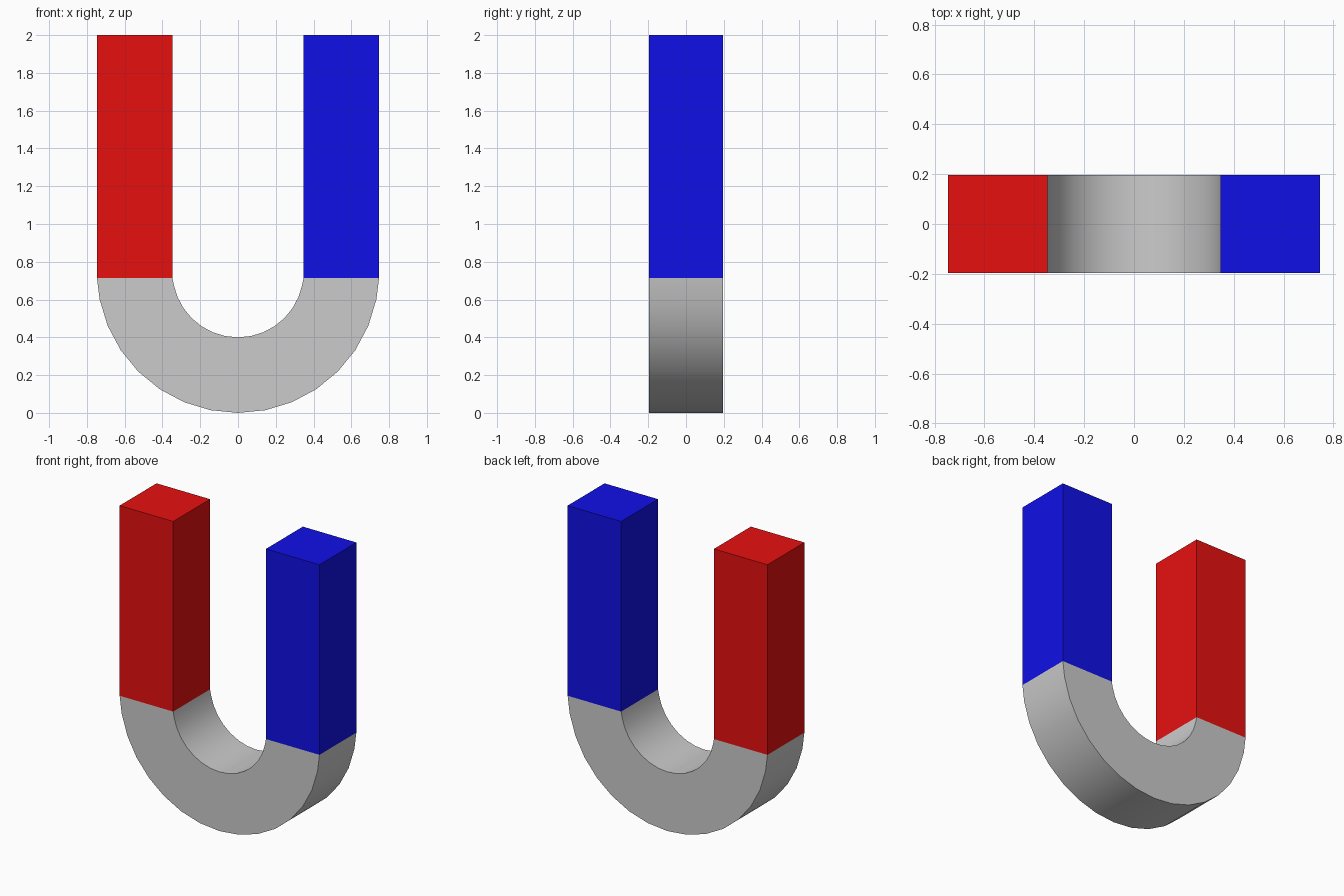
import bpy, bmesh, math

if "Cube" in bpy.data.objects:
    bpy.data.objects.remove(bpy.data.objects["Cube"])

R_OUT, R_IN = 0.747, 0.347   # bend radii
HALF = 0.197                 # half depth
SPLIT, TOP = 0.715, 2.0      # colour boundary and pole tips
STEPS = 16                   # segments in the half circle


def finish(name, bm, color=None):
    bmesh.ops.recalc_face_normals(bm, faces=bm.faces[:])
    mesh = bpy.data.meshes.new(name)
    bm.to_mesh(mesh)
    bm.free()
    obj = bpy.data.objects.new(name, mesh)
    bpy.context.collection.objects.link(obj)
    if color:
        mat = bpy.data.materials.new(name + "_paint")
        mat.diffuse_color = color
        mat.use_nodes = True
        mat.node_tree.nodes["Principled BSDF"].inputs["Base Color"].default_value = mat.diffuse_color
        mesh.materials.append(mat)
    return obj


def arc(radius):
    # half circle through the bottom, ends trimmed at the colour boundary
    pts = []
    for i in range(STEPS + 1):
        a = math.pi + math.pi * i / STEPS
        pts.append((radius * math.cos(a), min(SPLIT, R_OUT + radius * math.sin(a))))
    return pts


# grey bend: square section swept along the half circle
bm = bmesh.new()
rings = []
for (xo, zo), (xi, zi) in zip(arc(R_OUT), arc(R_IN)):
    rings.append([bm.verts.new(p) for p in (
        (xo, -HALF, zo), (xi, -HALF, zi), (xi, HALF, zi), (xo, HALF, zo))])
for a, b in zip(rings, rings[1:]):
    for k in range(4):
        n = (k + 1) % 4
        bm.faces.new((a[k], a[n], b[n], b[k]))
bm.faces.new(rings[0])
bm.faces.new(rings[-1])
bend = finish("bend", bm)
bpy.context.view_layer.objects.active = bend
bend.select_set(True)
bpy.ops.object.shade_smooth_by_angle(angle=math.radians(30))

# red and blue straight poles
for name, side, color in (("red_pole", -1, (0.8, 0.005, 0.005, 1)),
                          ("blue_pole", 1, (0.005, 0.005, 0.8, 1))):
    bm = bmesh.new()
    bmesh.ops.create_cube(bm, size=1)
    bmesh.ops.scale(bm, vec=(R_OUT - R_IN, 2 * HALF, TOP - SPLIT), verts=bm.verts[:])
    bmesh.ops.translate(bm, vec=(side * (R_OUT + R_IN) / 2, 0, (TOP + SPLIT) / 2),
                        verts=bm.verts[:])
    finish(name, bm, color)
